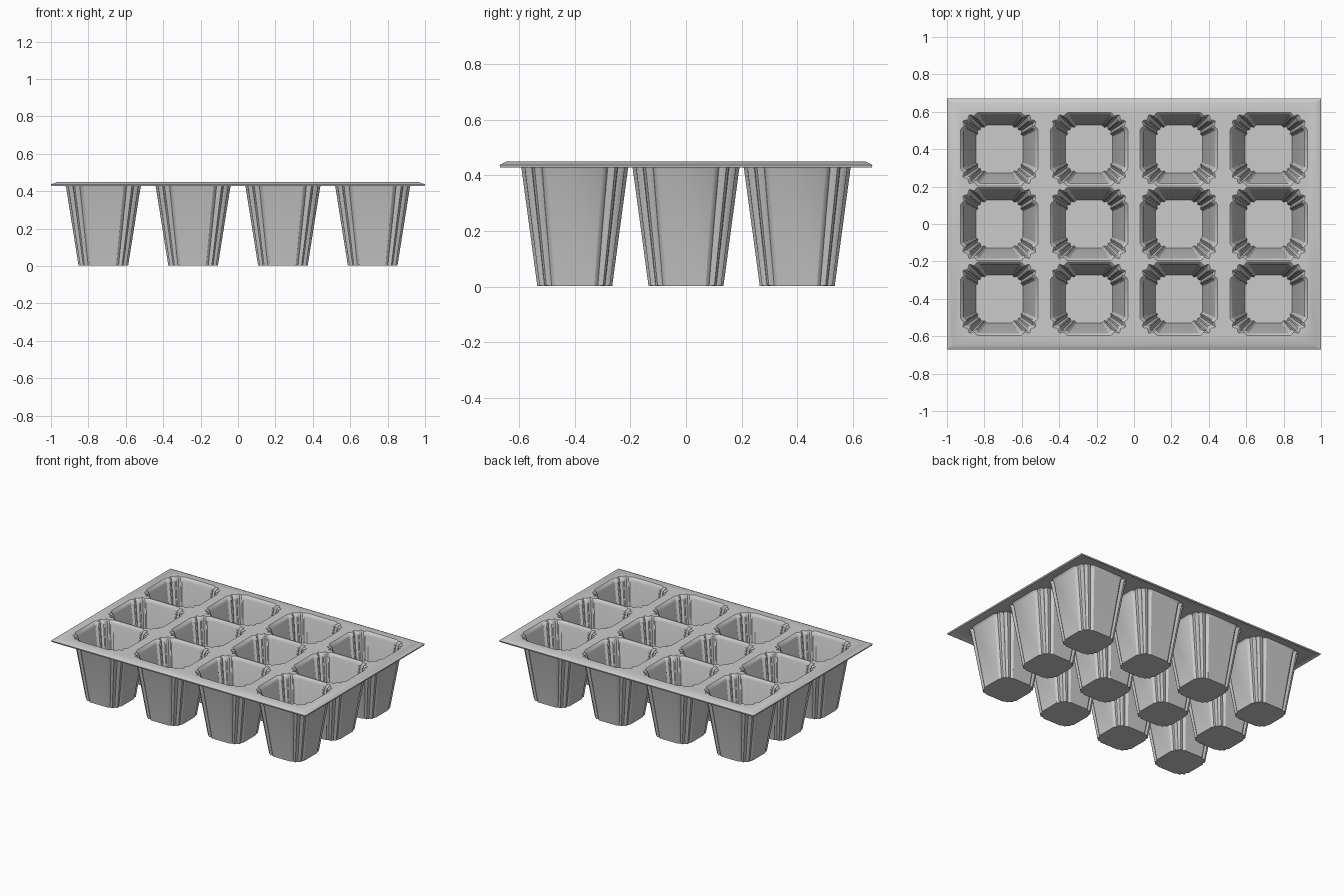
import bpy, bmesh
from math import sin, cos, pi
from mathutils import Vector

if "Cube" in bpy.data.objects:
    bpy.data.objects.remove(bpy.data.objects["Cube"])

COLS = (-0.72, -0.24, 0.24, 0.72)
ROWS = (-0.40, 0.0, 0.40)
# inner pot profile: z, half width x, half width y
PROFILE = ((0.45, 0.207, 0.196), (0.442, 0.197, 0.188),
           (0.425, 0.190, 0.182), (0.01, 0.126, 0.128))
STEPS = 15


def fluted_square(cx, cy, z, hx, hy):
    """Rounded square outline whose corners carry three shallow flutes."""
    r = 0.47 * min(hx, hy)
    pts = []
    for q in range(4):
        sx, sy = ((1, 1), (-1, 1), (-1, -1), (1, -1))[q]
        for i in range(STEPS + 1):
            t = i / STEPS
            a = (q + t) * pi / 2
            rr = r * (1 - 0.17 * sin(3 * pi * t) ** 2)
            pts.append(Vector((cx + sx * (hx - r) + rr * cos(a),
                               cy + sy * (hy - r) + rr * sin(a), z)))
    return pts


bm = bmesh.new()


def ring(pts):
    return [bm.verts.new(p) for p in pts]


def close(vs):
    return [bm.edges.new((vs[i], vs[(i + 1) % len(vs)])) for i in range(len(vs))]


def bridge(a, b):
    n = len(a)
    for i in range(n):
        j = (i + 1) % n
        bm.faces.new((a[i], a[j], b[j], b[i]))


def rect(x, y, z):
    return ring([(-x, -y, z), (x, -y, z), (x, y, z), (-x, y, z)])


# flat top sheet with twelve openings
outer = rect(0.965, 0.645, 0.45)
edges = close(outer)
mouths = []
for cx in COLS:
    for cy in ROWS:
        mouth = ring(fluted_square(cx, cy, *PROFILE[0]))
        edges += close(mouth)
        mouths.append((cx, cy, mouth))
bmesh.ops.triangle_fill(bm, edges=edges, use_beauty=True, normal=(0, 0, 1))

# down-turned rim
bridge(rect(1.0, 0.67, 0.437), outer)

# tapered pots with floors
for cx, cy, prev in mouths:
    for level in PROFILE[1:]:
        nxt = ring(fluted_square(cx, cy, *level))
        bridge(prev, nxt)
        prev = nxt
    bm.faces.new(prev)

bmesh.ops.recalc_face_normals(bm, faces=bm.faces[:])
bm.normal_update()
sheet = max(bm.faces, key=lambda f: f.calc_center_median().z)
if sheet.normal.z < 0:
    bmesh.ops.reverse_faces(bm, faces=bm.faces[:])

mesh = bpy.data.meshes.new("seedling_tray")
bm.to_mesh(mesh)
bm.free()
tray = bpy.data.objects.new("seedling_tray", mesh)
bpy.context.collection.objects.link(tray)

# thin moulded wall
wall = tray.modifiers.new("wall", 'SOLIDIFY')
wall.thickness = 0.01
wall.offset = -1

bpy.context.view_layer.objects.active = tray
tray.select_set(True)
bpy.ops.object.modifier_apply(modifier="wall")
bpy.ops.object.shade_smooth_by_angle(angle=pi / 6)
